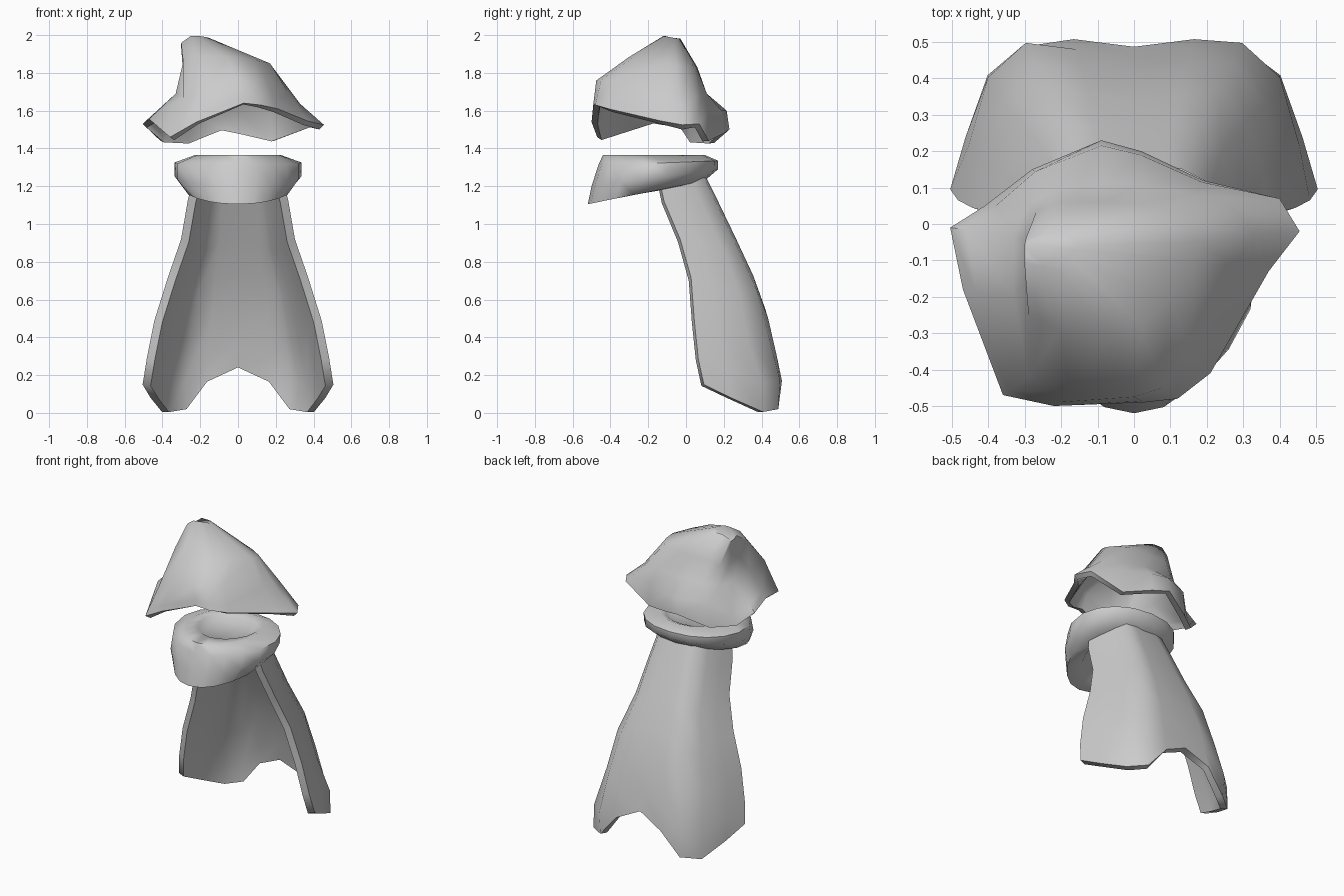
import bpy, bmesh, math
from mathutils import Vector

if "Cube" in bpy.data.objects:
    bpy.data.objects.remove(bpy.data.objects["Cube"])


def loft(name, rows, closed_u=True, caps=(), thickness=0, angle=60):
    """Skin equal-length rows of points, face the normals outward, optionally thicken."""
    bm = bmesh.new()
    grid = [[bm.verts.new(p) for p in row] for row in rows]
    n = len(grid[0])
    for a, b in zip(grid, grid[1:]):
        for j in range(n if closed_u else n - 1):
            k = (j + 1) % n
            bm.faces.new((a[j], a[k], b[k], b[j]))
    for c in caps:
        bm.faces.new(grid[c])
    bmesh.ops.recalc_face_normals(bm, faces=bm.faces[:])
    if len(caps) < 2:
        mid = sum((v.co for v in bm.verts), Vector()) / len(bm.verts)
        if sum(f.normal.dot(f.calc_center_median() - mid) * f.calc_area() for f in bm.faces) < 0:
            bmesh.ops.reverse_faces(bm, faces=bm.faces[:])
    me = bpy.data.meshes.new(name)
    bm.to_mesh(me)
    bm.free()
    ob = bpy.data.objects.new(name, me)
    bpy.context.collection.objects.link(ob)
    bpy.ops.object.select_all(action='DESELECT')
    bpy.context.view_layer.objects.active = ob
    ob.select_set(True)
    if thickness:
        mod = ob.modifiers.new("thickness", 'SOLIDIFY')
        mod.thickness = thickness
        mod.offset = -1
        bpy.ops.object.modifier_apply(modifier=mod.name)
    bpy.ops.object.shade_smooth_by_angle(angle=math.radians(angle))
    return ob


# Hat: drooping brim, crown and a crooked peak leaning to one side
rim = [(-.36, -.47, 1.46), (-.22, -.50, 1.54), (.03, -.49, 1.64), (.12, -.48, 1.63),
       (.21, -.41, 1.61), (.37, -.13, 1.545), (.455, -.02, 1.525), (.40, .07, 1.53),
       (.19, .12, 1.44), (.02, .20, 1.48), (-.09, .23, 1.50), (-.28, .15, 1.43),
       (-.41, .05, 1.44), (-.505, -.01, 1.53), (-.47, -.18, 1.555)]
crown = [(-.29, -.42, 1.67), (-.18, -.46, 1.70), (0, -.475, 1.76), (.08, -.45, 1.76),
         (.15, -.36, 1.77), (.27, -.12, 1.69), (.33, -.03, 1.635), (.27, .05, 1.67),
         (.16, .08, 1.68), (.02, .11, 1.69), (-.08, .11, 1.69), (-.21, .10, 1.69),
         (-.29, .05, 1.68), (-.33, -.03, 1.69), (-.33, -.2, 1.69)]
shoulder = [(-.29, -.25, 1.86), (-.2, -.29, 1.89), (-.06, -.30, 1.885), (.02, -.28, 1.88),
            (.1, -.2, 1.865), (.17, -.1, 1.85), (.18, -.05, 1.835), (.15, 0, 1.83),
            (.08, .04, 1.83), (0, .055, 1.83), (-.08, .06, 1.82), (-.2, .06, 1.83),
            (-.27, .03, 1.80), (-.29, -.05, 1.79), (-.29, -.15, 1.80)]
# upper edge of the brim: taller at the back than at the sides
brim = []
for i, (r, c) in enumerate(zip(rim, crown)):
    back = 8 <= i <= 11
    p = Vector(r).lerp(Vector(c), .12 if back else .25)
    if back:
        p.z = 1.60
    brim.append(p)
peak = Vector((-.265, -.06, 2.005))
tip = [Vector(p).lerp(peak, .75) for p in shoulder]
for p in tip:                       # left edge of the tip overhangs the crown
    if p.x < -.26:
        p.x -= .03
        p.z -= .03
    p.z = min(p.z + .02, 2.0)
loft("hat", [rim, brim, crown, shoulder, tip], caps=(-1,), thickness=.035)


# Collar: padded ring, narrower and lower at the front, with a shallow dished top
def ring(hx, yf, yb, zf, zb, n=18):
    pts = []
    for i in range(n):
        a = 2 * math.pi * (i + .5) / n
        c, s = (math.copysign(abs(q) ** .9, q) for q in (math.cos(a), math.sin(a)))
        t = (s + 1) / 2
        pts.append((hx * c * (1 + .25 * min(s, 0)), yf + (yb - yf) * t, zf + (zb - zf) * t))
    return pts


loft("collar", [ring(.17, -.27, .03, 1.33, 1.33), ring(.19, -.30, .06, 1.35, 1.35),
                ring(.23, -.44, .10, 1.365, 1.365), ring(.342, -.465, .17, 1.31, 1.335),
                ring(.342, -.50, .17, 1.20, 1.29), ring(.28, -.52, .10, 1.105, 1.23),
                ring(.20, -.42, .05, 1.13, 1.21), ring(.155, -.27, .03, 1.29, 1.29)],
     caps=(0, -1))

# Cape: open-fronted shell flaring to a pointed hem
# profile rows: z, half width, back y, front edge y
profile = [(0, .49, .485, .10), (.15, .505, .512, .095), (.4, .465, .46, .04),
           (.62, .41, .405, .05), (.87, .31, .29, -.01), (1.13, .265, .165, -.12),
           (1.28, .23, .09, -.15)]


def section(z):
    for a, b in zip(profile, profile[1:]):
        if z <= b[0]:
            t = (z - a[0]) / (b[0] - a[0])
            return [p + (q - p) * t for p, q in zip(a, b)][1:]
    return profile[-1][1:]


# columns: sideways share, backward share, hem height, rounding of the corner above the hem
half = [(.33, 1, .17, 0), (.60, 1, .02, .05), (.82, .80, .005, .12), (.93, .35, .08, .04),
        (1, 0, .15, 0)]
columns = [(-x, y, h, r) for x, y, h, r in reversed(half)] + [(0, .99, .25, 0)] + half
rows = []
for t in (0, .12, .3, .5, .68, .86, 1):
    row = []
    for fx, fy, hem, soft in columns:
        z = hem + (1.28 - hem) * t
        w, yb, yf = section(z)
        k = soft * min(t * 4, 1)
        row.append((fx * w * (1 - k / 2), yf + (yb - yf) * (fy - k), z))
    rows.append(row)
loft("cape", rows, closed_u=False, thickness=.045)
